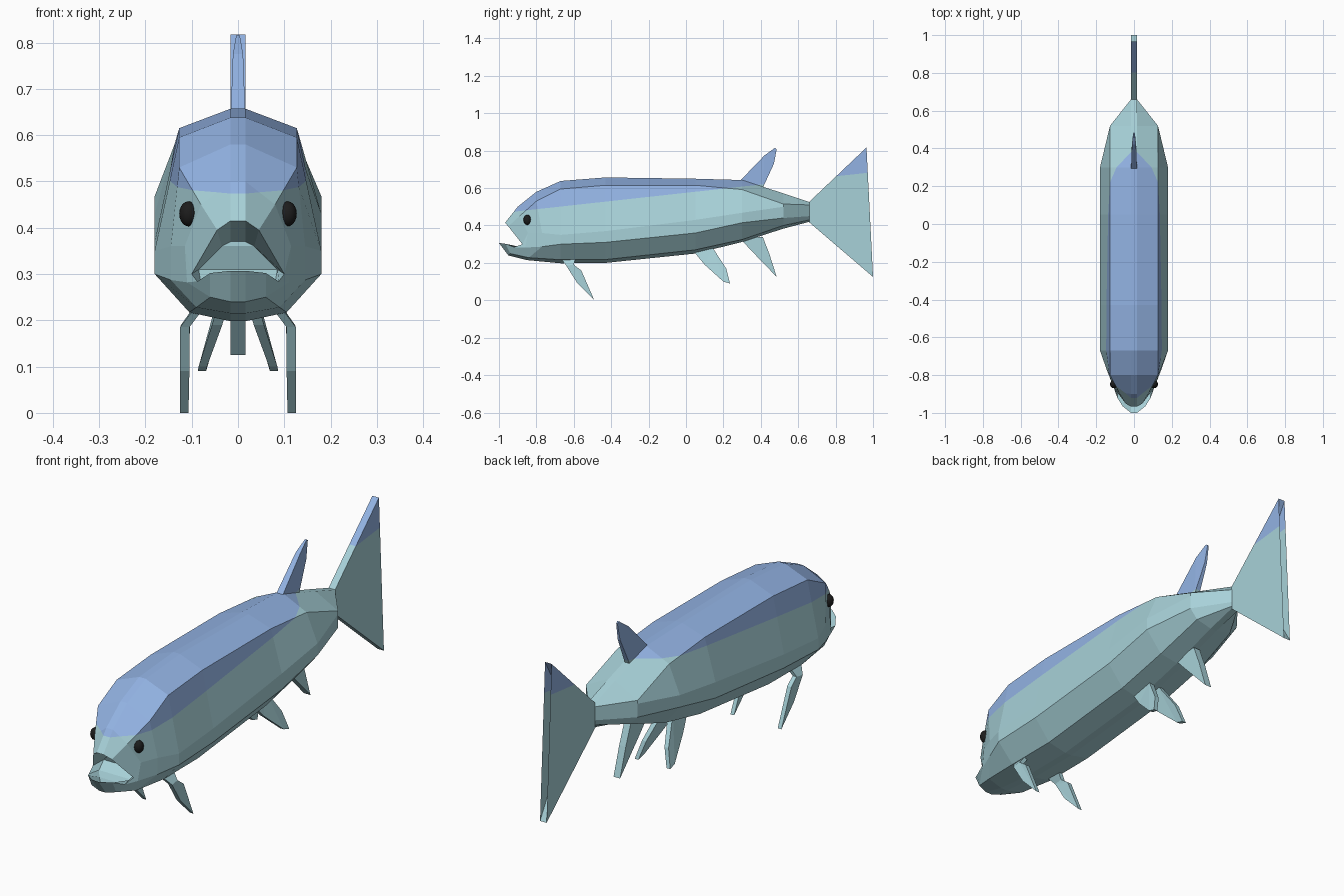
import bpy, bmesh
from mathutils import Vector

if "Cube" in bpy.data.objects:
    bpy.data.objects.remove(bpy.data.objects["Cube"])


def material(name, rgb):
    m = bpy.data.materials.new(name)
    m.diffuse_color = (*rgb, 1)
    m.use_nodes = True
    m.node_tree.nodes["Principled BSDF"].inputs["Base Color"].default_value = m.diffuse_color
    return m


TEAL = material("pale teal", (0.39, 0.64, 0.69))
BLUE = material("back blue", (0.29, 0.45, 0.77))
BLACK = material("eye black", (0.012, 0.012, 0.012))


def back_height(y):
    """Height of the slanted line where the blue back begins."""
    return 0.575 + 0.11 * y


def finish(name, bm, mirror=False):
    """Cut along the colour line, colour by side of it, make the object."""
    bmesh.ops.recalc_face_normals(bm, faces=bm.faces)
    bmesh.ops.bisect_plane(bm, geom=bm.verts[:] + bm.edges[:] + bm.faces[:],
                           plane_co=(0, 0, 0.575), plane_no=(0, -0.11, 1))
    for f in bm.faces:
        c = f.calc_center_median()
        f.material_index = int(c.z > back_height(c.y))
    me = bpy.data.meshes.new(name)
    bm.to_mesh(me)
    bm.free()
    me.materials.append(TEAL)
    me.materials.append(BLUE)
    ob = bpy.data.objects.new(name, me)
    bpy.context.collection.objects.link(ob)
    if mirror:
        ob.modifiers.new("mirror", "MIRROR")
    return ob


# Half rings run ridge, shoulder, upper side, lower side, belly, keel
head = [
    # inside of the mouth
    [(.016, -.84, .37), (.035, -.84, .36), (.085, -.82, .31),
     (.08, -.86, .28), (.05, -.90, .272), (.016, -.94, .27)],
    # lips
    [(.016, -.967, .415), (.045, -.95, .395), (.10, -.875, .30),
     (.088, -.92, .284), (.06, -.965, .302), (.016, -1.0, .307)],
    # snout and chin
    [(.016, -.90, .50), (.08, -.89, .45), (.115, -.845, .36),
     (.11, -.86, .282), (.06, -.94, .25), (.016, -.95, .24)],
    # cheeks
    [(.016, -.80, .58), (.127, -.80, .53), (.145, -.77, .36),
     (.145, -.77, .287), (.09, -.84, .228), (.016, -.85, .215)],
]
# Trunk: y, shoulder x, side x, belly x, then the six heights
trunk = [
    (-.67, .127, .18, .105, .638, .595, .35, .30, .217, .198),
    (-.43, .127, .18, .105, .657, .615, .37, .31, .218, .200),
    (.05, .127, .18, .105, .650, .615, .43, .36, .27, .250),
    (.30, .127, .18, .105, .643, .592, .468, .415, .325, .312),
    (.52, .127, .127, .09, .572, .515, .50, .44, .40, .383),
    (.66, .016, .016, .016, .525, .510, .49, .45, .43, .420),
]

# Body, lofted from the mouth to the tail root
rings = list(head)
for y, xs, xw, xb, *zs in trunk:
    rings.append([(x, y, z) for x, z in zip((.016, xs, xw, xw, xb, .016), zs)])
bm = bmesh.new()
loops = []
for half in rings:
    full = half + [(-x, y, z) for x, y, z in reversed(half)]
    loops.append([bm.verts.new(p) for p in full])
for a, b in zip(loops, loops[1:]):
    for i in range(12):
        j = (i + 1) % 12
        bm.faces.new((a[i], a[j], b[j], b[i]))
# close the mouth and the tail root with strips
for l in (loops[0], loops[-1]):
    for i in range(5):
        bm.faces.new((l[i], l[i + 1], l[10 - i], l[11 - i]))
finish("body", bm)


def fin(name, pts, mirror=False):
    """Plate from outline points (y, z, centre x, half thickness)."""
    bm = bmesh.new()
    sides = [[bm.verts.new((x + s * t, y, z)) for y, z, x, t in pts] for s in (-1, 1)]
    for l in sides:
        bmesh.ops.triangulate(bm, faces=[bm.faces.new(l)])
    n = len(pts)
    for i in range(n):
        j = (i + 1) % n
        bm.faces.new((sides[0][i], sides[0][j], sides[1][j], sides[1][i]))
    return finish(name, bm, mirror)


T = .016
# Fins on the centre line
fin("tail_fin", [(.655, .523, 0, T), (.965, .817, 0, T), (.805, .53, 0, T),
                 (.81, .45, 0, T), (1.0, .125, 0, T), (.655, .42, 0, T)])
fin("dorsal_fin", [(.285, .635, 0, T), (.42, .775, 0, .011), (.475, .815, 0, .004),
                   (.485, .808, 0, .003), (.47, .73, 0, .006), (.41, .60, 0, .012),
                   (.36, .59, 0, T)])
fin("anal_fin", [(.29, .33, 0, T), (.345, .27, 0, T), (.485, .125, 0, T),
                 (.445, .25, 0, T), (.41, .34, 0, T)])

# Paired fins
fin("pelvic_fins", [(.03, .275, .022, .012), (.10, .19, .045, .011),
                    (.20, .10, .076, .009), (.235, .09, .078, .009),
                    (.215, .17, .055, .010), (.14, .285, .022, .012)], True)
fin("pectoral_fins", [(-.67, .225, .085, .010), (-.64, .185, .115, .010),
                      (-.58, .09, .115, .010), (-.49, 0, .116, .009),
                      (-.56, .16, .115, .010), (-.60, .19, .113, .010),
                      (-.59, .23, .085, .010)], True)

# Eyes
for side, x in (("right", .107), ("left", -.107)):
    bpy.ops.mesh.primitive_uv_sphere_add(segments=16, ring_count=10, radius=1,
                                         location=(x, -.848, .43))
    eye = bpy.context.object
    eye.name = side + "_eye"
    eye.scale = (.02, .021, .027)
    eye.data.materials.append(BLACK)
    bpy.ops.object.shade_smooth()
